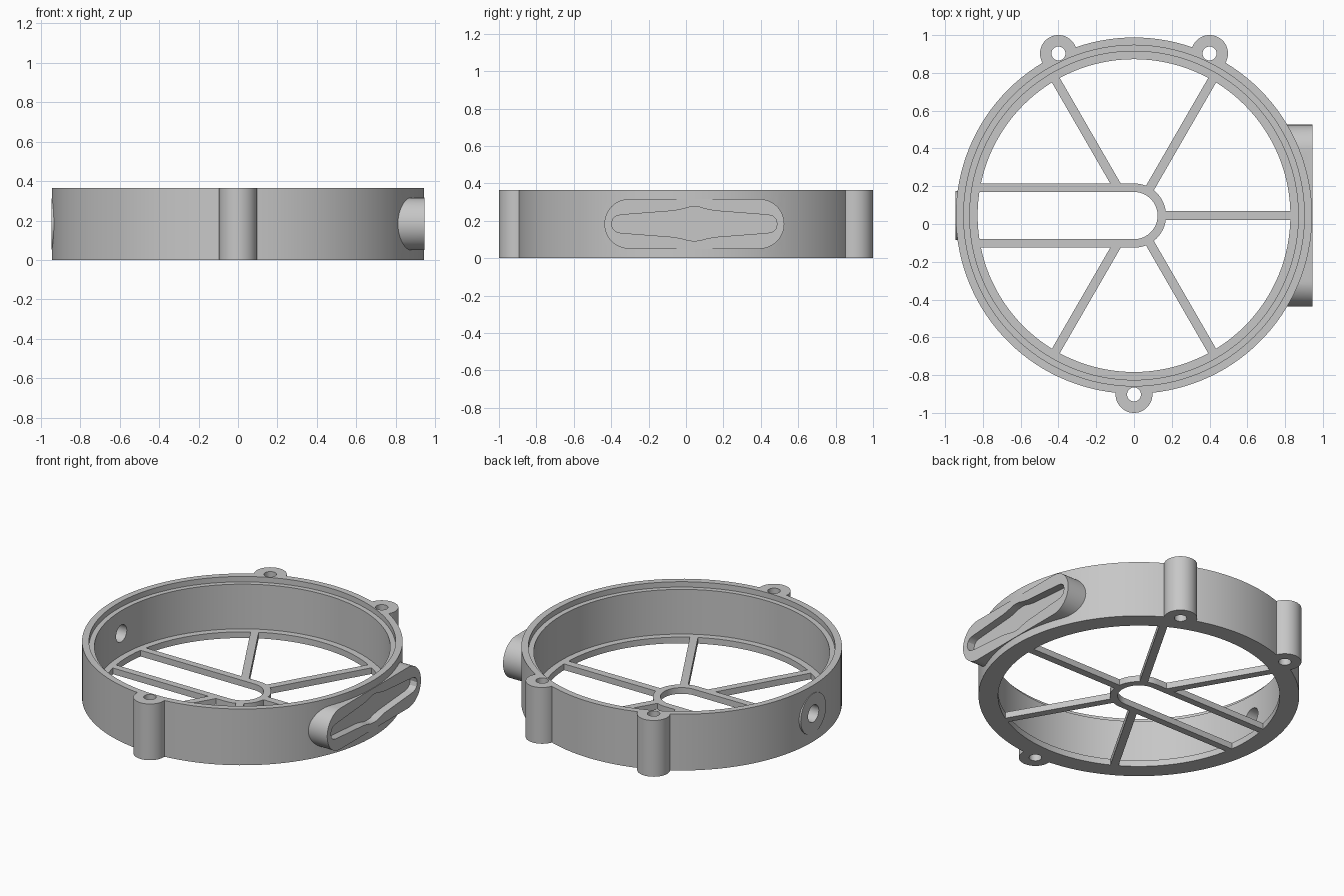
import bpy
import bmesh
from math import cos, sin, pi, radians
from mathutils import Vector, Matrix

if "Cube" in bpy.data.objects:
    bpy.data.objects.remove(bpy.data.objects["Cube"], do_unlink=True)

CY = 0.0445          # ring centre in y
HEIGHT = 0.365
FLOOR = 0.04         # thickness of floor rim and spokes
MID = 0.183          # height of side features
FACE = 0.946         # flat faces of side pad and boss

grey = bpy.data.materials.new("mid grey")
grey.use_nodes = True
grey.diffuse_color = (0.57, 0.57, 0.57, 1)
grey.node_tree.nodes["Principled BSDF"].inputs["Base Color"].default_value = (0.57, 0.57, 0.57, 1)


def arc(cx, cy, r, a0, a1, n):
    """Points on an arc, both ends included."""
    return [(cx + r * cos(radians(a0 + (a1 - a0) * i / n)),
             cy + r * sin(radians(a0 + (a1 - a0) * i / n))) for i in range(n + 1)]


def circle(cx, cy, r, n=48):
    return arc(cx, cy, r, 0, 360, n)[:-1]


def prism(name, outline, lo, hi, axis="z"):
    """Extrude a counter-clockwise outline along z, or a (y, z) outline along x."""
    def place(p, d):
        return Vector((p[0], p[1], d)) if axis == "z" else Vector((d, p[0], p[1]))
    bm = bmesh.new()
    bottom = [bm.verts.new(place(p, lo)) for p in outline]
    top = [bm.verts.new(place(p, hi)) for p in outline]
    bm.faces.new(bottom[::-1])
    bm.faces.new(top)
    n = len(outline)
    for i in range(n):
        j = (i + 1) % n
        bm.faces.new((bottom[i], bottom[j], top[j], top[i]))
    bmesh.ops.recalc_face_normals(bm, faces=bm.faces)
    mesh = bpy.data.meshes.new(name)
    bm.to_mesh(mesh)
    bm.free()
    mesh.materials.append(grey)
    obj = bpy.data.objects.new(name, mesh)
    bpy.context.collection.objects.link(obj)
    return obj


def activate(obj):
    bpy.ops.object.select_all(action="DESELECT")
    obj.select_set(True)
    bpy.context.view_layer.objects.active = obj


def combine(target, tool, operation):
    """Apply a boolean and discard the tool."""
    mod = target.modifiers.new("boolean", "BOOLEAN")
    mod.operation = operation
    mod.solver = "EXACT"
    mod.object = tool
    activate(target)
    bpy.ops.object.modifier_apply(modifier=mod.name)
    bpy.data.objects.remove(tool, do_unlink=True)


def smooth(obj):
    activate(obj)
    bpy.ops.object.shade_smooth_by_angle(angle=radians(30))


# Solid body: disc, screw lugs, side pad and round boss
body = prism("ring_body", circle(0, CY, 0.943, 128), 0, HEIGHT)
lugs = [(0.947 * cos(radians(a)), CY + 0.947 * sin(radians(a))) for a in (65, 115, 270)]
for x, y in lugs:
    combine(body, prism("lug", circle(x, y, 0.0975), 0, HEIGHT), "UNION")

pad = arc(CY + 0.348, MID, 0.133, -90, 90, 24) + arc(CY - 0.348, MID, 0.133, 90, 270, 24)
combine(body, prism("side_pad", pad, 0.6, FACE, "x"), "UNION")
combine(body, prism("boss", circle(CY, MID, 0.13), -FACE, -0.8, "x"), "UNION")

# Stepped bore: floor opening, main bore and top lip
for radius, start in ((0.828, -0.1), (0.87, FLOOR), (0.902, 0.33)):
    combine(body, prism("bore", circle(0, CY, radius, 128), start, 0.6), "DIFFERENCE")

# Screw holes and side hole
for x, y in lugs:
    combine(body, prism("screw_hole", circle(x, y, 0.037, 32), -0.1, 0.6), "DIFFERENCE")
combine(body, prism("side_hole", circle(CY, MID, 0.055, 32), -1.1, -0.7, "x"), "DIFFERENCE")

# Tapered recess in the side pad, from one mirrored quarter outline
quarter = [(0.443, 0), (0.436, 0.026), (0.42, 0.041), (0.395, 0.048),
           (0.11, 0.07), (0.06, 0.08), (0.03, 0.089), (0, 0.091)]
half = quarter + [(-u, v) for u, v in quarter[-2::-1]]
recess = half + [(u, -v) for u, v in half[-2:0:-1]]
combine(body, prism("recess", [(CY + u, MID + v) for u, v in recess], 0.895, 1.1, "x"),
        "DIFFERENCE")
smooth(body)

# U-shaped slot frame running out to the left rim
outer = [(-0.835, CY - 0.17)] + arc(0, CY, 0.17, -90, 90, 32) + [(-0.835, CY + 0.17)]
inner = [(-0.835, CY + 0.125)] + arc(0, CY, 0.125, 90, -90, 32) + [(-0.835, CY - 0.125)]
smooth(prism("slot_frame", outer + inner, 0, FLOOR))

# Five radial spokes
for i, angle in enumerate((-120, -60, 0, 60, 120)):
    bar = [(0.16, -0.024), (0.845, -0.024), (0.845, 0.024), (0.16, 0.024)]
    spoke = prism(f"spoke_{i + 1}", bar, 0, FLOOR)
    spoke.data.transform(Matrix.Translation((0, CY, 0)) @ Matrix.Rotation(radians(angle), 4, "Z"))
